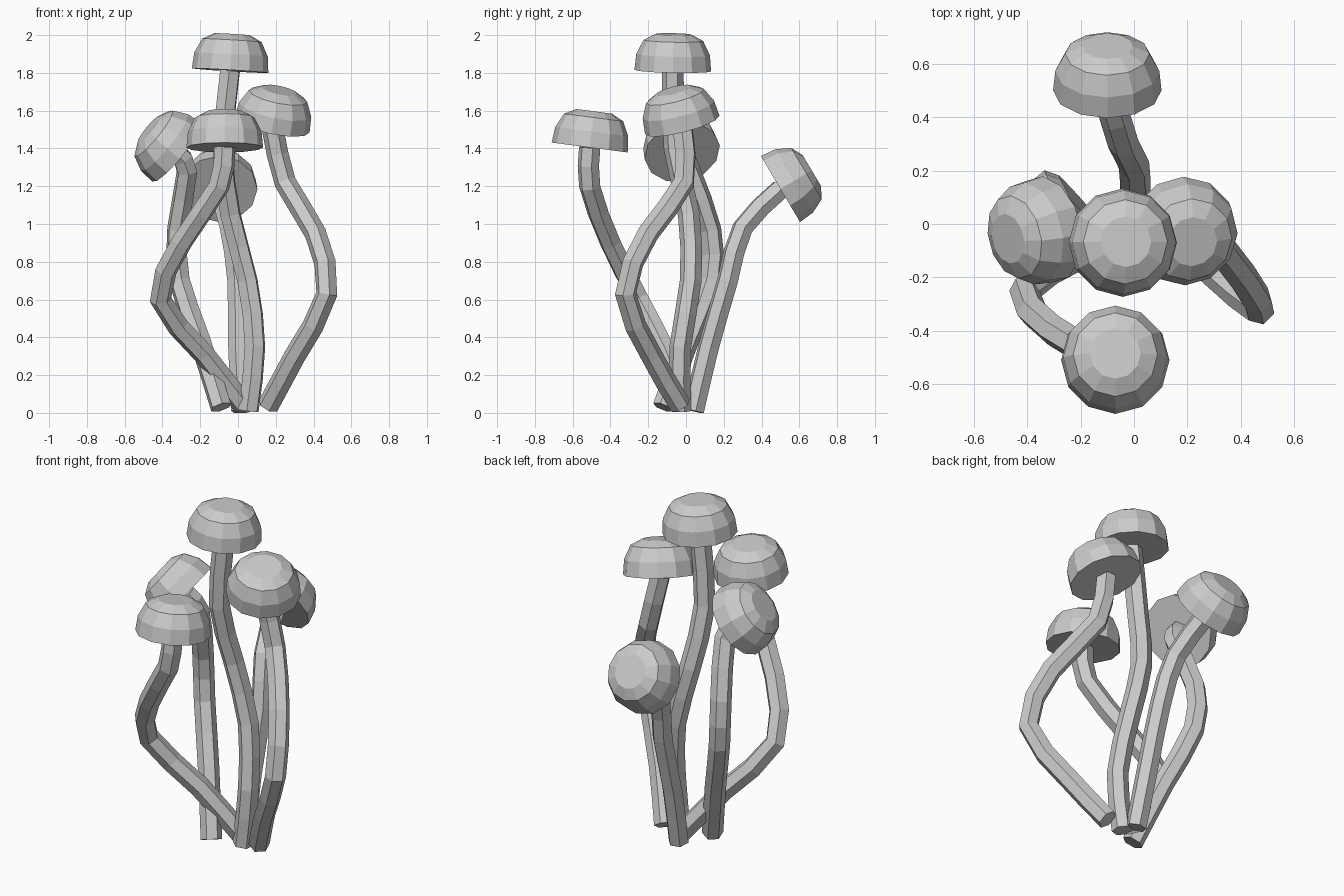
import bpy, bmesh
from mathutils import Vector

if "Cube" in bpy.data.objects:
    bpy.data.objects.remove(bpy.data.objects["Cube"])

STEM_R = 0.058
SIDES = 12
# cap profile: radius, height above the underside
CAP = [(0.203, 0.0), (0.195, 0.085), (0.158, 0.16), (0.095, 0.193)]


def smooth_path(points):
    """Catmull-Rom curve through the points, one extra point per span."""
    p = [Vector(q) for q in points]
    p = [2 * p[0] - p[1]] + p + [2 * p[-1] - p[-2]]
    out = []
    for a, b, c, d in zip(p, p[1:], p[2:], p[3:]):
        out += [b, (9 * (b + c) - a - d) / 16]
    return out + [p[-2]]


def make_stem(name, points):
    """Six-sided tube along a path."""
    cu = bpy.data.curves.new(name, 'CURVE')
    cu.dimensions = '3D'
    cu.bevel_depth = STEM_R
    cu.bevel_resolution = 1
    cu.use_fill_caps = True
    path = smooth_path(points)
    sp = cu.splines.new('POLY')
    sp.points.add(len(path) - 1)
    for p, co in zip(sp.points, path):
        p.co = (*co, 1)
    sp.use_smooth = False
    ob = bpy.data.objects.new(name, cu)
    bpy.context.collection.objects.link(ob)


def make_cap(name, centre, axis):
    """Faceted dome with a flat underside, tilted to its axis."""
    bm = bmesh.new()
    rings = []
    for r, h in CAP:
        ring = bmesh.ops.create_circle(bm, segments=SIDES, radius=r)['verts']
        for v in ring:
            v.co.z = h
        rings.append(ring)
    for a, b in zip(rings, rings[1:]):
        for i in range(SIDES):
            j = (i + 1) % SIDES
            bm.faces.new((a[i], a[j], b[j], b[i]))
    bm.faces.new(rings[0])
    bm.faces.new(rings[-1])
    bmesh.ops.recalc_face_normals(bm, faces=bm.faces)
    me = bpy.data.meshes.new(name)
    bm.to_mesh(me)
    bm.free()
    ob = bpy.data.objects.new(name, me)
    ob.location = centre
    ob.rotation_mode = 'QUATERNION'
    ob.rotation_quaternion = Vector((0, 0, 1)).rotation_difference(Vector(axis))
    bpy.context.collection.objects.link(ob)


def make_mushroom(name, axis, path):
    """Stem from the base to the cap underside, with its cap on top."""
    make_stem(name + "_stem", path)
    make_cap(name + "_cap", path[-1], axis)


make_mushroom("tall", (0.06, 0.02, 1), [
    (0.055, -0.03, 0.01), (0.09, -0.03, 0.35), (0.05, 0.025, 0.7),
    (-0.04, 0.015, 1.05), (-0.08, -0.06, 1.4), (-0.042, -0.07, 1.812)])
make_mushroom("right", (0.2, -0.24, 0.95), [
    (0.16, -0.03, 0.04), (0.3, -0.18, 0.3), (0.47, -0.32, 0.63),
    (0.41, -0.2, 0.95), (0.25, -0.01, 1.22), (0.18, -0.02, 1.525)])
make_mushroom("front", (0, 0.13, 1), [
    (0.03, 0, 0.04), (-0.18, -0.1, 0.31), (-0.41, -0.25, 0.6),
    (-0.3, -0.4, 0.9), (-0.1, -0.51, 1.2), (-0.07, -0.51, 1.405)])
make_mushroom("left", (-0.76, -0.18, 0.62), [
    (-0.09, -0.12, 0.03), (-0.2, 0.01, 0.38), (-0.31, 0.13, 0.7),
    (-0.32, 0.13, 0.97), (-0.27, 0.02, 1.28), (-0.325, -0.02, 1.38)])
make_mushroom("back", (0, 0.86, 0.51), [
    (0.02, 0.04, 0.01), (0.005, 0.12, 0.35), (0, 0.22, 0.7),
    (-0.04, 0.3, 0.98), (-0.1, 0.5, 1.185)])
